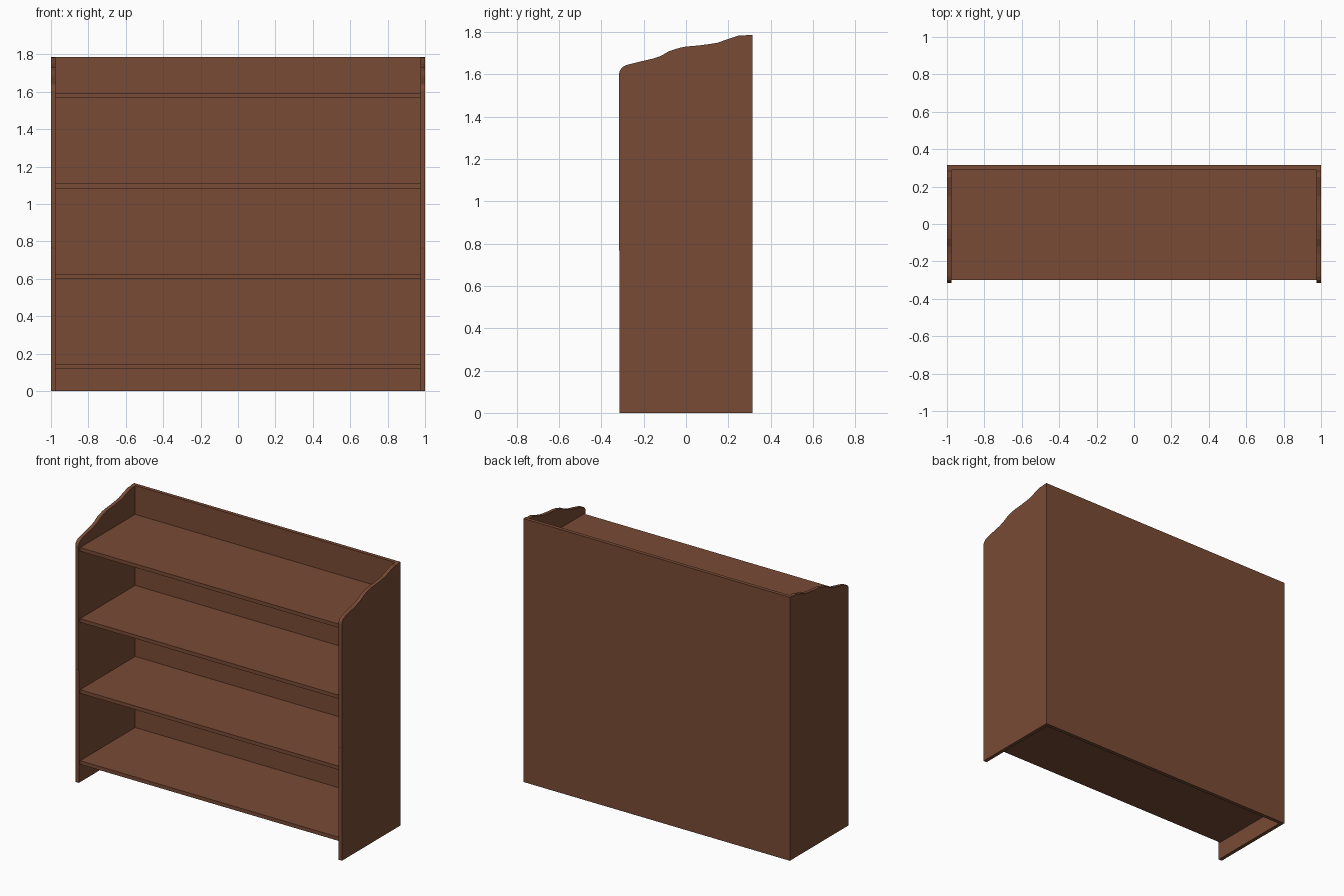
import bpy, bmesh

if "Cube" in bpy.data.objects:
    bpy.data.objects.remove(bpy.data.objects["Cube"])

# One wood colour
wood = bpy.data.materials.new("brown_wood")
wood.diffuse_color = (0.19, 0.07, 0.036, 1)
wood.use_nodes = True
wood.node_tree.nodes["Principled BSDF"].inputs["Base Color"].default_value = wood.diffuse_color


def finish(bm, name):
    bmesh.ops.recalc_face_normals(bm, faces=bm.faces)
    mesh = bpy.data.meshes.new(name)
    bm.to_mesh(mesh)
    bm.free()
    mesh.materials.append(wood)
    obj = bpy.data.objects.new(name, mesh)
    bpy.context.collection.objects.link(obj)
    return obj


def box(name, lo, hi):
    bm = bmesh.new()
    bmesh.ops.create_cube(bm, size=1)
    for v in bm.verts:
        v.co = [lo[i] + (v.co[i] + 0.5) * (hi[i] - lo[i]) for i in range(3)]
    return finish(bm, name)


def side_panel(name, x0, x1, profile):
    bm = bmesh.new()
    face = bm.faces.new([bm.verts.new((x0, y, z)) for y, z in profile])
    ext = bmesh.ops.extrude_face_region(bm, geom=[face])
    for v in ext["geom"]:
        if isinstance(v, bmesh.types.BMVert):
            v.co.x = x1
    return finish(bm, name)


T = 0.025       # board thickness
D = 0.315       # half depth
H = 1.787       # height

# Side panels with a wavy sloping top edge
profile = [(D, 0), (D, H), (0.29, H), (0.275, 1.783), (0.25, 1.784),
           (0.20, 1.768), (0.15, 1.75), (0.12, 1.745), (0.06, 1.737),
           (0.0, 1.732), (-0.03, 1.726), (-0.08, 1.71), (-0.12, 1.687),
           (-0.16, 1.674), (-0.22, 1.66), (-0.28, 1.645), (-0.30, 1.635),
           (-0.312, 1.62), (-0.316, 1.605), (-0.316, 0.77),
           (-0.314, 0.76), (-0.314, 0)]
side_panel("left_side", -1, -1 + T, profile)
side_panel("right_side", 1 - T, 1, profile)

# Back panel
box("back_panel", (-1 + T, D - T, 0), (1 - T, D, H))

# Shelves
for i in range(4):
    z = 0.12 + 0.482 * i
    box(f"shelf_{i + 1}", (-1 + T, -0.30, z), (1 - T, D - T, z + T))
